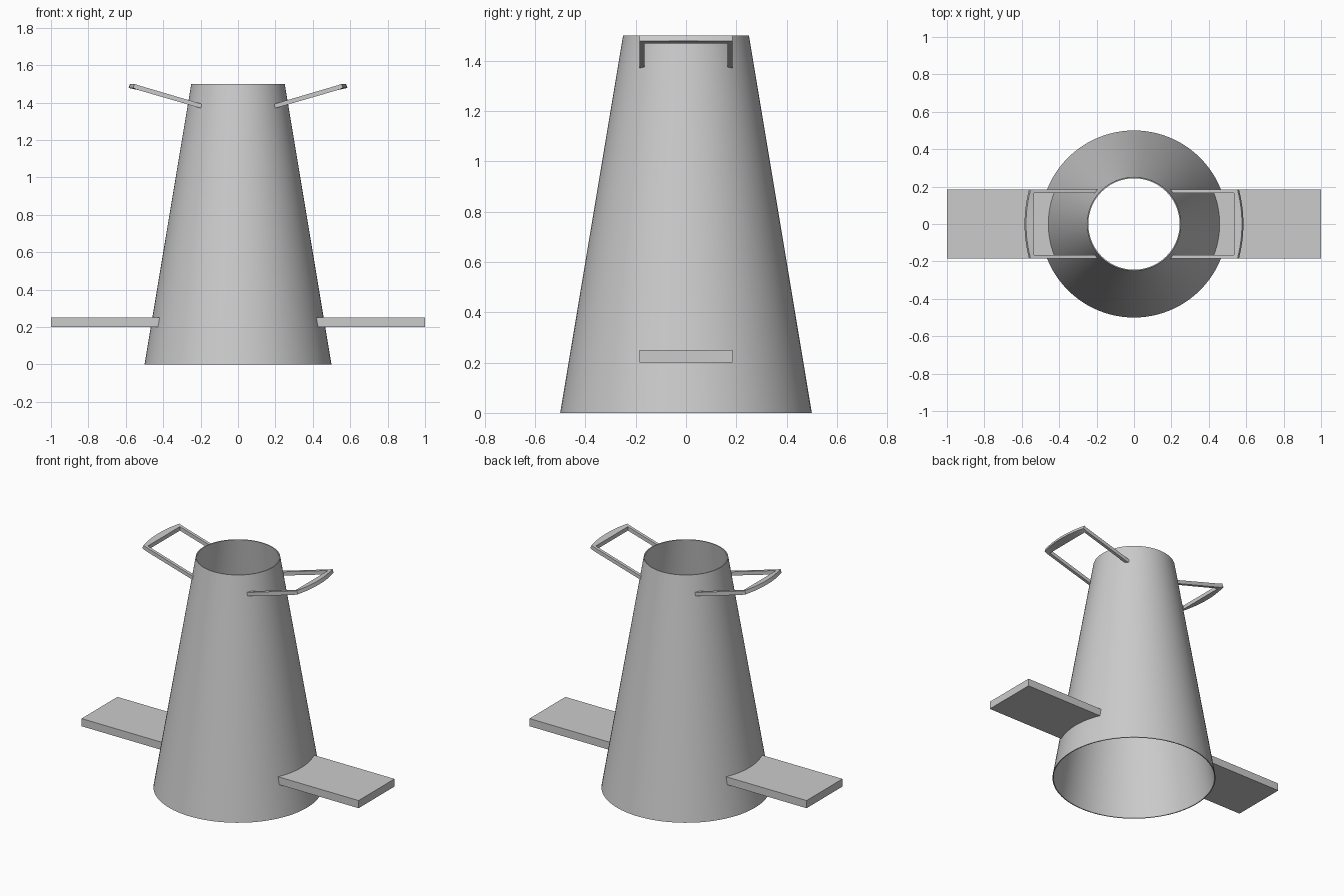
import bpy, bmesh, math

cube = bpy.data.objects.get("Cube")
if cube:
    bpy.data.objects.remove(cube, do_unlink=True)

grey = bpy.data.materials.new("plain_grey")
grey.use_nodes = True
colour = (0.6, 0.6, 0.6, 1)
grey.diffuse_color = colour
grey.node_tree.nodes["Principled BSDF"].inputs["Base Color"].default_value = colour

HEIGHT, BASE_R, TOP_R, WALL = 1.5, 0.5, 0.25, 0.006
HALF_WIDTH = 0.185


def cone_x(y, z):
    """x of the point inside the cone wall at the given y and z."""
    radius = BASE_R + (TOP_R - BASE_R) * z / HEIGHT - WALL / 2
    return math.sqrt(radius ** 2 - y ** 2)


def loft(bm, sections, closed=False):
    """Skin equal-length sections; cap the ends unless they form a ring."""
    rings = [[bm.verts.new(p) for p in s] for s in sections]
    n = len(rings[0])
    pairs = list(zip(rings, rings[1:]))
    if closed:
        pairs.append((rings[-1], rings[0]))
    for a, b in pairs:
        for i in range(n):
            j = (i + 1) % n
            bm.faces.new((a[i], a[j], b[j], b[i]))
    if not closed:
        bm.faces.new(rings[0])
        bm.faces.new(rings[-1])


def finish(name, bm, mirrored=False):
    bmesh.ops.recalc_face_normals(bm, faces=bm.faces)
    mesh = bpy.data.meshes.new(name)
    bm.to_mesh(mesh)
    bm.free()
    mesh.materials.append(grey)
    ob = bpy.data.objects.new(name, mesh)
    bpy.context.collection.objects.link(ob)
    if mirrored:
        ob.modifiers.new("Mirror", "MIRROR").use_axis = (True, False, False)
    bpy.ops.object.select_all(action="DESELECT")
    ob.select_set(True)
    bpy.context.view_layer.objects.active = ob
    bpy.ops.object.shade_smooth_by_angle(angle=math.radians(30))


def across(steps):
    return [HALF_WIDTH * (2 * i / steps - 1) for i in range(steps + 1)]


# Tapered tube, open at both ends
bm = bmesh.new()
profile = [(BASE_R, 0), (TOP_R, HEIGHT), (TOP_R - WALL, HEIGHT), (BASE_R - WALL, 0)]
sides = 96
loft(bm, [[(r * math.cos(a), r * math.sin(a), z) for r, z in profile]
          for a in (2 * math.pi * i / sides for i in range(sides))], closed=True)
finish("tapered_tube", bm)

# Flat planks fitted against the tube
bm = bmesh.new()
low, high = 0.2, 0.25
loft(bm, [[(cone_x(y, high), y, high), (1, y, high), (1, y, low), (cone_x(y, low), y, low)]
          for y in across(16)])
finish("side_planks", bm, mirrored=True)


# Raised handles: two sloping arms joined by a bowed grip
def arm_top(x):
    return 1.335 + 0.295 * x


def arm_bottom(x):
    return 1.312 + 0.29 * x


def meet_tube(y, slope):
    x = 0.2
    for _ in range(12):
        x = cone_x(y, slope(x))
    return x


GRIP_X = 0.535
bm = bmesh.new()
for side in (-1, 1):
    sections = []
    for y in (side * HALF_WIDTH, side * (HALF_WIDTH - 0.02)):
        a, b = meet_tube(y, arm_top), meet_tube(y, arm_bottom)
        sections.append([(a, y, arm_top(a)), (GRIP_X, y, arm_top(GRIP_X)),
                         (GRIP_X, y, arm_bottom(GRIP_X)), (b, y, arm_bottom(b))])
    loft(bm, sections)

sections = []
for y in across(16):
    bow = 0.553 + 0.024 * (1 - (y / HALF_WIDTH) ** 2)
    sections.append([(GRIP_X, y, arm_top(GRIP_X)), (bow, y, HEIGHT),
                     (bow + 0.008, y, HEIGHT - 0.022),
                     (GRIP_X, y, arm_bottom(GRIP_X))])
loft(bm, sections)
finish("handles", bm, mirrored=True)
